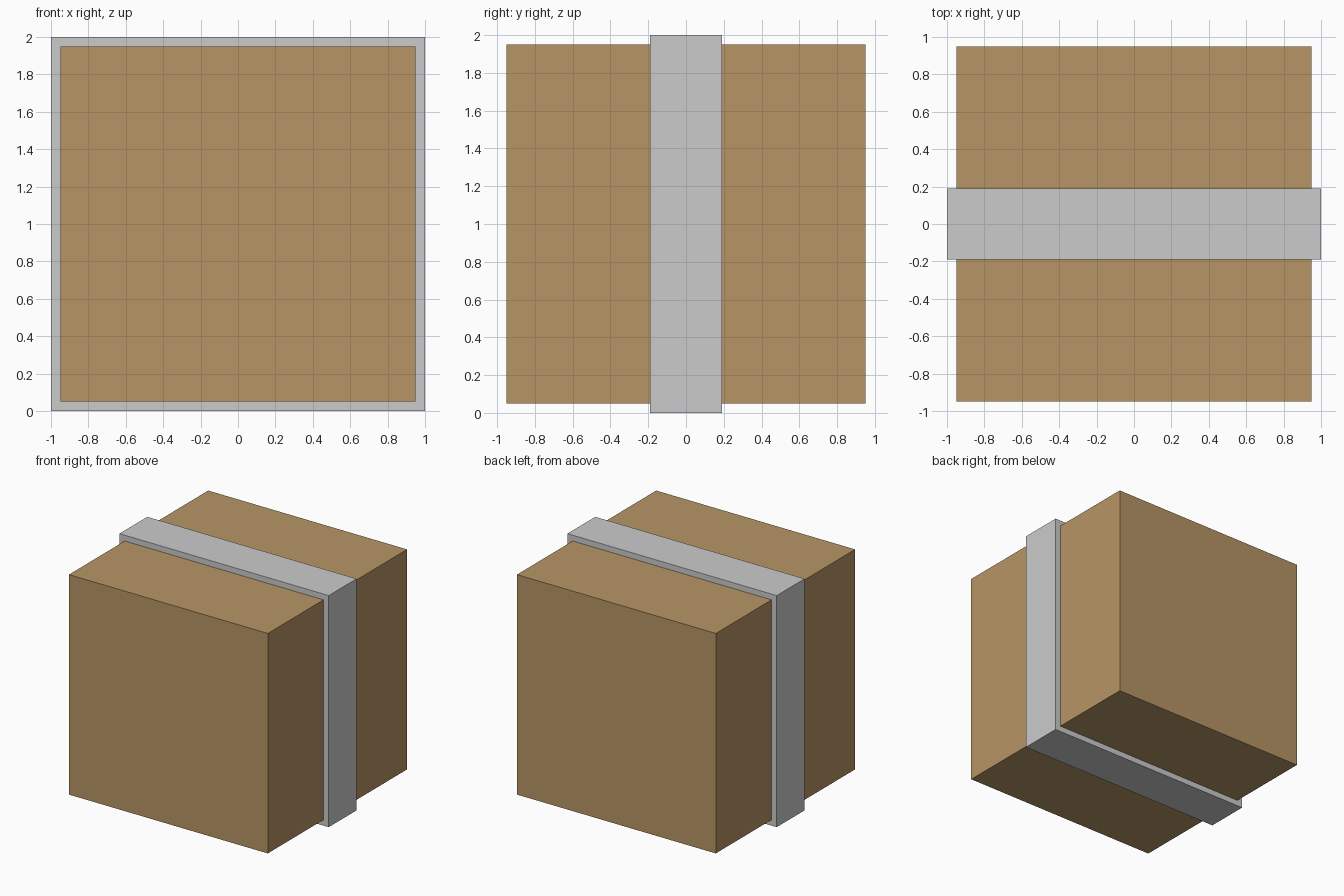
import bpy

if "Cube" in bpy.data.objects:
    bpy.data.objects.remove(bpy.data.objects["Cube"])


def box(name, size, material=None):
    """Axis-aligned box centred at the middle of the model."""
    bpy.ops.mesh.primitive_cube_add(size=1, location=(0, 0, 1))
    obj = bpy.context.object
    obj.name = name
    obj.scale = size
    bpy.ops.object.transform_apply(location=False, rotation=False, scale=True)
    if material:
        obj.data.materials.append(material)
    return obj


cardboard = bpy.data.materials.new("cardboard")
cardboard.diffuse_color = (0.47, 0.30, 0.13, 1)
cardboard.use_nodes = True
cardboard.node_tree.nodes["Principled BSDF"].inputs["Base Color"].default_value = cardboard.diffuse_color

# Crate body
box("crate_body", (1.9, 1.9, 1.9), cardboard)

# Raised band wrapped around the middle
box("wrap_band", (2.0, 0.38, 2.0))
